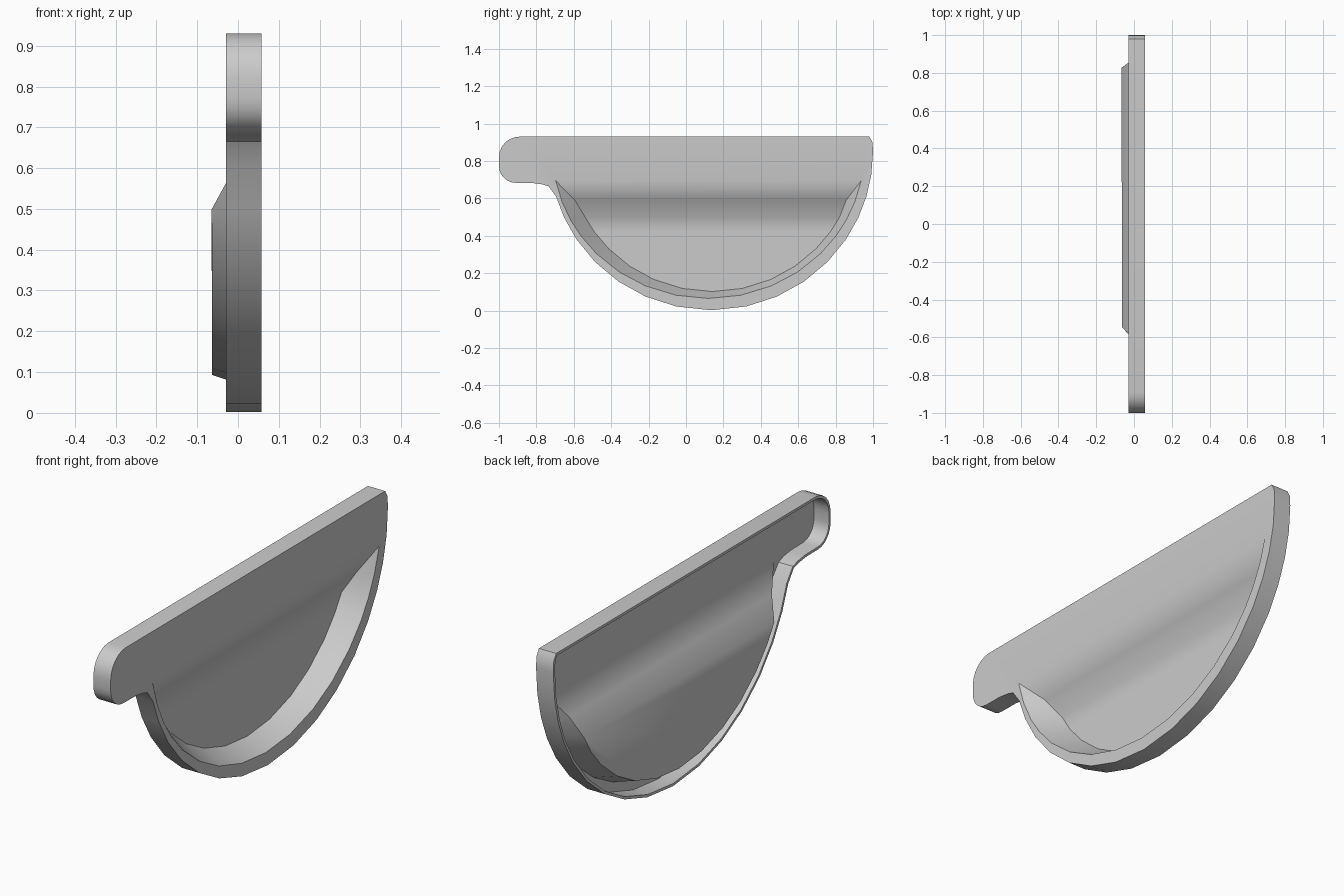
import bpy, bmesh
from math import sin, cos, radians

cube = bpy.data.objects.get("Cube")
if cube:
    bpy.data.objects.remove(cube, do_unlink=True)

FRONT, BACK, FLOOR = 0.057, -0.03, -0.052   # x of plate, rim edge, dish floor
SHEET = 0.012                               # sheet thickness
CZ = 0.85                                   # height of the arc centre


def arc(cy, ry, rz, angles):
    """Points on the lower half ellipse, angles measured from straight down."""
    return [(cy + ry * sin(radians(a)), CZ - rz * cos(radians(a))) for a in angles]


def mirrored(half):
    return [-a for a in reversed(half)] + [0] + half


def corner(cy, cz, r, start, end, steps=6):
    return [(cy + r * cos(radians(start + (end - start) * i / steps)),
             cz + r * sin(radians(start + (end - start) * i / steps)))
            for i in range(steps + 1)]


# Outer outline: half-round bottom, clipped right corner, rounded tab and notch
outline = arc(0.135, 0.865, 0.848,
              [-73.5, -65.5, -56.5, -46, -35, -24, -12.5, 0,
               12.5, 24, 35, 46, 56.5, 65.5, 73.5, 81.5, 90])
outline += [(0.997, 0.90), (0.98, 0.93)]
outline += corner(-0.89, 0.82, 0.11, 90, 180)
outline += corner(-0.91, 0.773, 0.09, 180, 270)
outline += [(-0.82, 0.682), (-0.77, 0.675), (-0.735, 0.665)]

# Dish: opening in the plate and the inner line it slopes to
angles = mirrored([12, 24, 35, 46, 55, 62, 70, 78.6])
opening = arc(0.12, 0.833, 0.785, angles)
floor = arc(0.141, 0.77, 0.748, angles[2:-2])

bm = bmesh.new()


def ring(points, x):
    return [bm.verts.new((x, y, z)) for y, z in points]


# Rim wall around the whole outline
rim_front, rim_back = ring(outline, FRONT), ring(outline, BACK)
n = len(outline)
for i in range(n):
    j = (i + 1) % n
    bm.faces.new((rim_front[i], rim_back[i], rim_back[j], rim_front[j]))

# Pressed dish: floor, sloping top and curved side wall
top = ring(opening, FRONT)
low = ring(floor, FLOOR)
slope_mid = [bm.verts.new((-0.0017, y, 0.59)) for y in (-0.594, 0.856)]
inner = [top[0], slope_mid[0]] + low + [slope_mid[1], top[-1]]
bm.faces.new(low)
bm.faces.new((inner[0], inner[1], inner[2], inner[-3], inner[-2], inner[-1]))
for i in range(len(top) - 1):
    quad = (top[i], top[i + 1], inner[i + 1], inner[i])
    bm.faces.new(list(dict.fromkeys(quad)))

# Flat plate between the rim and the dish opening
loops = []
for loop in (rim_front, top):
    for i, v in enumerate(loop):
        w = loop[(i + 1) % len(loop)]
        loops.append(bm.edges.get((v, w)) or bm.edges.new((v, w)))
bmesh.ops.triangle_fill(bm, use_beauty=True, use_dissolve=False, edges=loops,
                        normal=(1, 0, 0))
# Open the dish if the fill covered it
cover = [f for f in bm.faces if all(v in top for v in f.verts)]
bmesh.ops.delete(bm, geom=cover, context='FACES_ONLY')

bmesh.ops.recalc_face_normals(bm, faces=bm.faces[:])
bm.normal_update()
if sum(f.normal.x * f.calc_area() for f in bm.faces) < 0:
    bmesh.ops.reverse_faces(bm, faces=bm.faces[:])

mesh = bpy.data.meshes.new("end_cap")
bm.to_mesh(mesh)
bm.free()
cap = bpy.data.objects.new("end_cap", mesh)
bpy.context.collection.objects.link(cap)

# Sheet thickness, grown away from the outer side
solid = cap.modifiers.new("sheet", 'SOLIDIFY')
solid.thickness = SHEET
solid.offset = -1
solid.use_even_offset = True
solid.thickness_clamp = 1.0

# Plain grey sheet metal
grey = bpy.data.materials.new("grey_metal")
grey.use_nodes = True
colour = (0.6, 0.6, 0.6, 1)
grey.diffuse_color = colour
grey.node_tree.nodes["Principled BSDF"].inputs["Base Color"].default_value = colour
mesh.materials.append(grey)

bpy.context.view_layer.objects.active = cap
cap.select_set(True)
bpy.ops.object.modifier_apply(modifier=solid.name)
bpy.ops.object.shade_smooth_by_angle(angle=radians(30))
